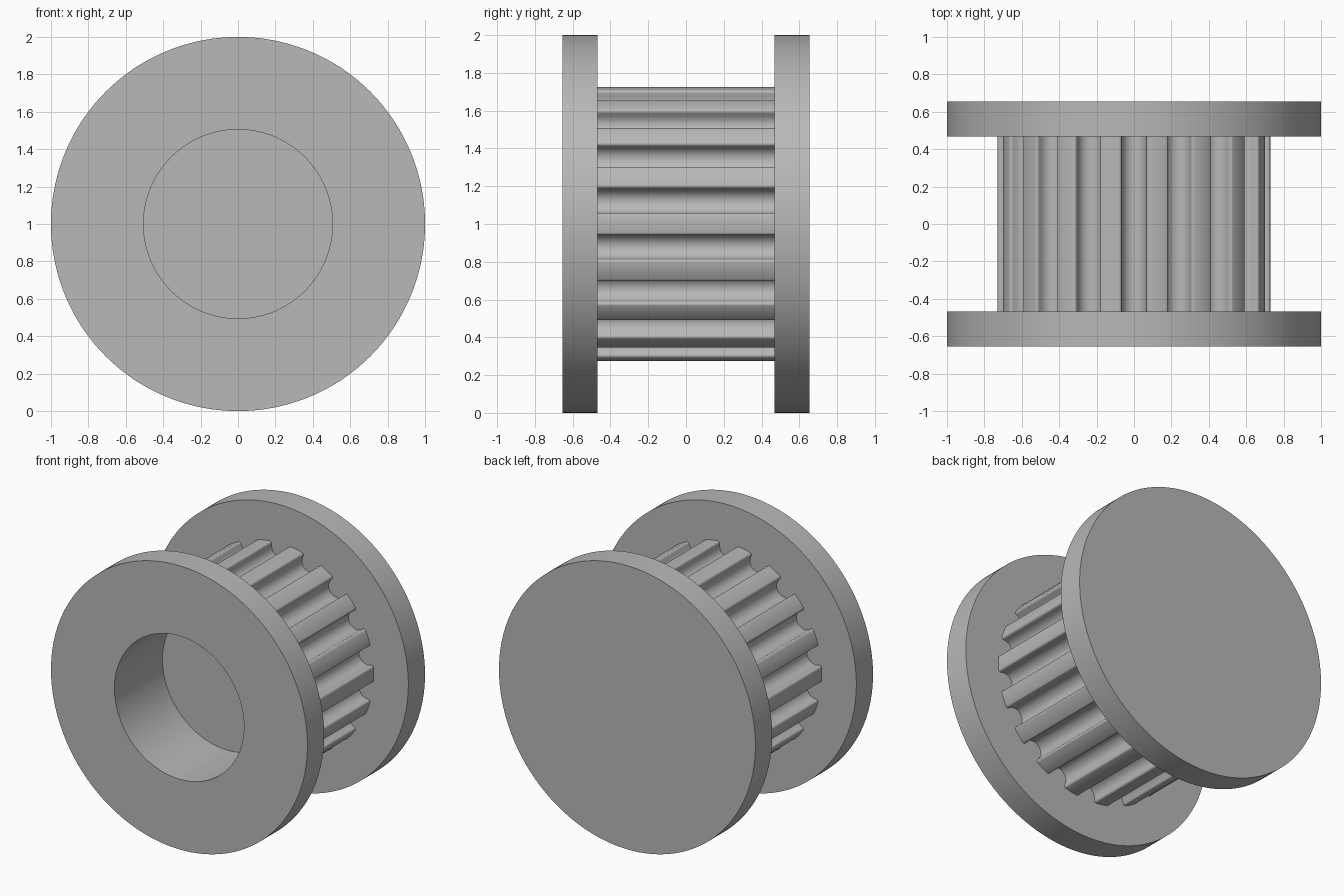
import bpy
import bmesh
import math

cube = bpy.data.objects.get("Cube")
if cube:
    bpy.data.objects.remove(cube, do_unlink=True)

# Main dimensions
TEETH = 18
RIM_R, TOOTH_R, BORE_R = 1.0, 0.73, 0.505
OUTER_Y, INNER_Y, BORE_END = 0.655, 0.469, -0.12

grey = bpy.data.materials.new("plain grey")
grey.diffuse_color = (0.48, 0.48, 0.48, 1)
grey.use_nodes = True
grey.node_tree.nodes["Principled BSDF"].inputs["Base Color"].default_value = (0.48, 0.48, 0.48, 1)


def groove_half():
    """Rounded lip and half of the round groove, as (offset, depth)."""
    half_w, lip, r = 0.081, 0.015, 0.066
    floor_centre = 0.034
    pts = []
    for i in range(6):
        a = math.radians(18 * i)
        pts.append((half_w - lip * math.sin(a), lip - lip * math.cos(a)))
    for i in range(7):
        b = math.radians(15 * i)
        pts.append((r * math.cos(b), floor_centre + r * math.sin(b)))
    return pts


def tooth_outline():
    """Closed belt tooth outline in x and z, starting mid tooth."""
    half = groove_half()
    groove = [(-u, d) for u, d in half] + [(u, d) for u, d in reversed(half[:-1])]
    base = math.sqrt(TOOTH_R ** 2 - half[0][0] ** 2)
    pts = []
    for k in range(TEETH):
        land = 2 * math.pi * k / TEETH
        pts.append((TOOTH_R * math.cos(land), TOOTH_R * math.sin(land)))
        c = land + math.pi / TEETH
        for u, d in groove:
            r = base - d
            pts.append((r * math.cos(c) - u * math.sin(c),
                        r * math.sin(c) + u * math.cos(c)))
    return pts


def circle(radius, count):
    return [(radius * math.cos(2 * math.pi * i / count),
             radius * math.sin(2 * math.pi * i / count)) for i in range(count)]


def build(name, sections, closed=False):
    """Bridge outlines placed along y; cap the ends or join them up."""
    bm = bmesh.new()
    rings = [[bm.verts.new((x, y, z + 1)) for x, z in outline] for outline, y in sections]
    pairs = list(zip(rings, rings[1:]))
    if closed:
        pairs.append((rings[-1], rings[0]))
    else:
        bm.faces.new(rings[0])
        bm.faces.new(rings[-1])
    for a, b in pairs:
        n = len(a)
        for i in range(n):
            j = (i + 1) % n
            bm.faces.new((a[i], a[j], b[j], b[i]))
    bmesh.ops.recalc_face_normals(bm, faces=bm.faces)
    mesh = bpy.data.meshes.new(name)
    bm.to_mesh(mesh)
    bm.free()
    mesh.materials.append(grey)
    obj = bpy.data.objects.new(name, mesh)
    bpy.context.collection.objects.link(obj)
    bpy.ops.object.select_all(action="DESELECT")
    obj.select_set(True)
    bpy.context.view_layer.objects.active = obj
    bpy.ops.object.shade_smooth_by_angle(angle=math.radians(25))
    return obj


teeth = tooth_outline()
N = len(teeth)
rim, bore = circle(RIM_R, N), circle(BORE_R, N)

# Solid rear flange
build("back_flange", [(rim, INNER_Y), (rim, OUTER_Y)])

# Front flange with the bore through it
build("front_flange", [(rim, -OUTER_Y), (rim, -INNER_Y), (bore, -INNER_Y), (bore, -OUTER_Y)],
      closed=True)

# Toothed hub with the blind end of the bore
build("toothed_hub", [(teeth, INNER_Y), (teeth, -INNER_Y), (bore, -INNER_Y), (bore, BORE_END)])
